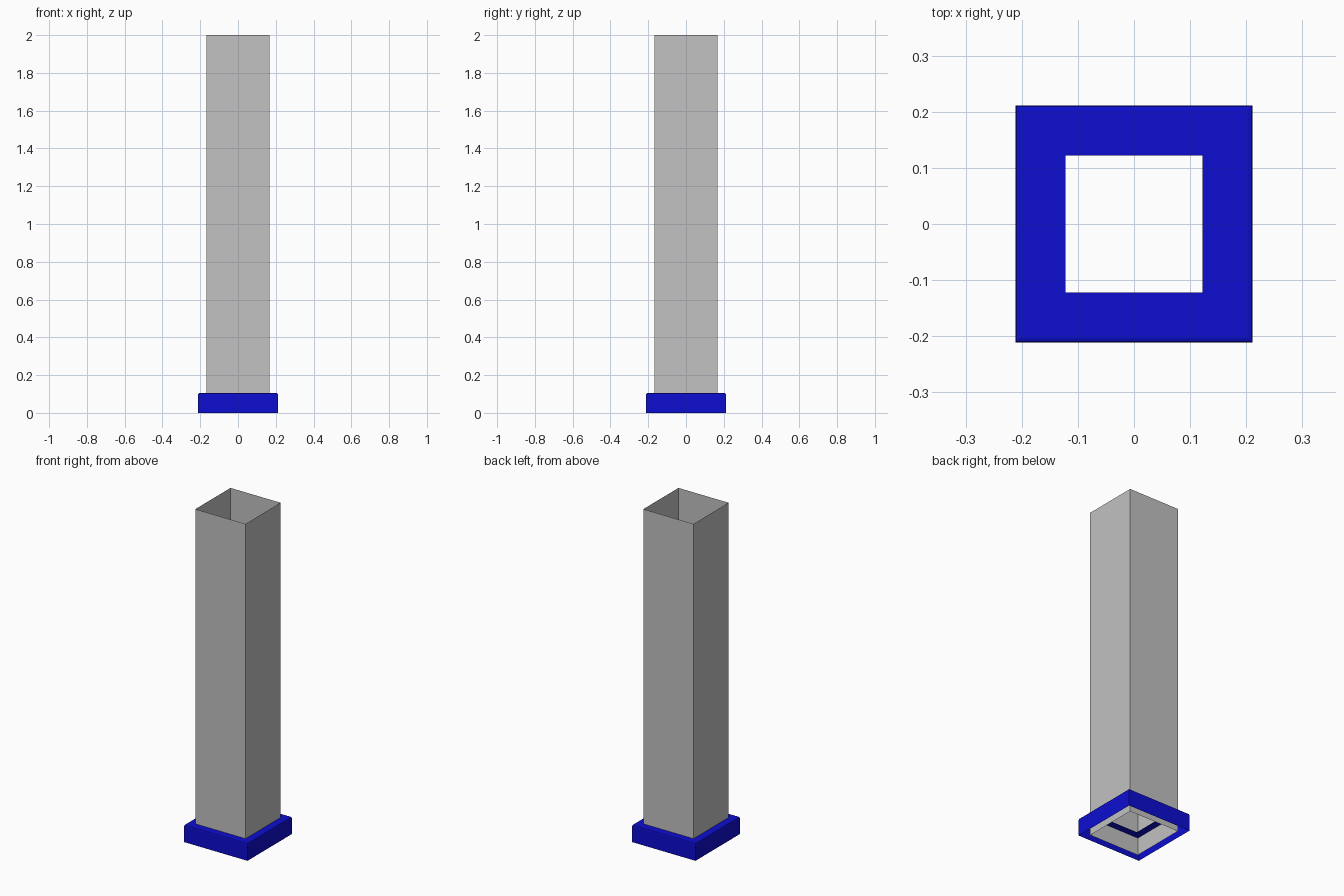
import bpy
import bmesh

cube = bpy.data.objects.get("Cube")
if cube:
    bpy.data.objects.remove(cube, do_unlink=True)


def make_material(name, colour):
    mat = bpy.data.materials.new(name)
    mat.use_nodes = True
    mat.diffuse_color = colour
    mat.node_tree.nodes["Principled BSDF"].inputs["Base Color"].default_value = colour
    return mat


def square_shell(name, profile, mat):
    """Sweep a (half width, height) profile around a square, leaving both ends open."""
    bm = bmesh.new()
    corners = [(-1, -1), (1, -1), (1, 1), (-1, 1)]
    rings = [[bm.verts.new((x * half, y * half, z)) for x, y in corners]
             for half, z in profile]
    for low, high in zip(rings, rings[1:]):
        for i in range(4):
            j = (i + 1) % 4
            bm.faces.new((low[i], low[j], high[j], high[i]))
    mesh = bpy.data.meshes.new(name)
    bm.to_mesh(mesh)
    bm.free()
    mesh.materials.append(mat)
    obj = bpy.data.objects.new(name, mesh)
    bpy.context.collection.objects.link(obj)
    return obj


grey = make_material("light_grey", (0.54, 0.54, 0.54, 1))
blue = make_material("deep_blue", (0.004, 0.004, 0.63, 1))

# Thin open square tube running the full height
square_shell("square_tube", [(0.167, 0), (0.167, 2)], grey)

# Base collar: open below, softened top edge, flat top with a square hole
square_shell("base_collar",
             [(0.211, 0), (0.211, 0.097), (0.209, 0.103), (0.203, 0.105), (0.122, 0.105)],
             blue)
